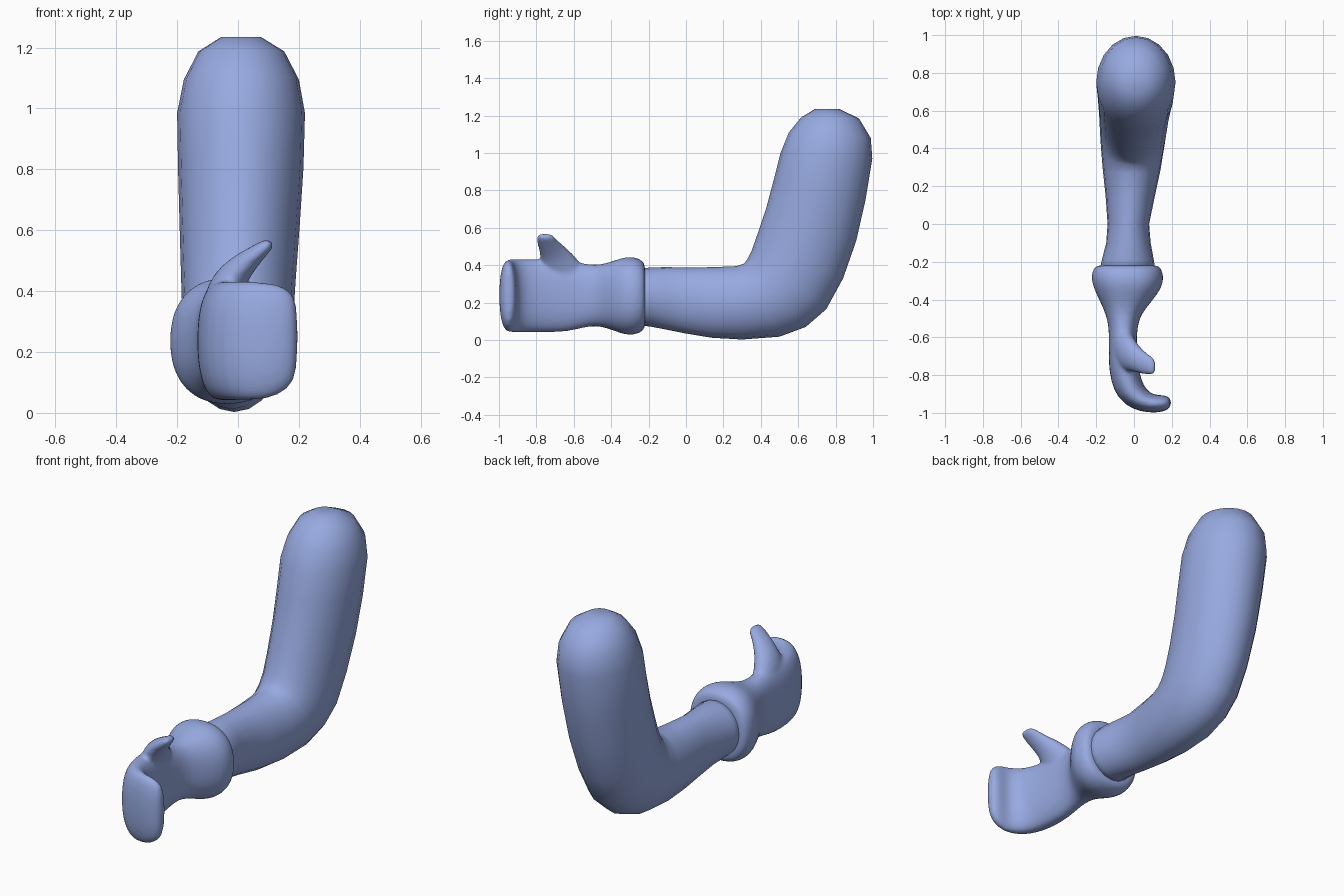
import bpy, bmesh, math
from mathutils import Vector

cube = bpy.data.objects.get("Cube")
if cube:
    bpy.data.objects.remove(cube, do_unlink=True)

blue = bpy.data.materials.new("periwinkle blue")
blue.use_nodes = True
colour = (0.31, 0.40, 0.75, 1)
blue.diffuse_color = colour
blue.node_tree.nodes["Principled BSDF"].inputs["Base Color"].default_value = colour


def loft(bm, rings, sides=20, power=2.0):
    """Skin closed rings; each is (edge point, opposite edge point, half-width vector)."""
    loops = []
    for a, b, w in rings:
        a, b, w = Vector(a), Vector(b), Vector(w)
        loop = []
        for i in range(sides):
            t = 2 * math.pi * i / sides
            c, s = math.cos(t), math.sin(t)
            c = math.copysign(abs(c) ** (2 / power), c)
            s = math.copysign(abs(s) ** (2 / power), s)
            loop.append(bm.verts.new((a + b) / 2 + (a - b) / 2 * c + w * s))
        loops.append(loop)
    for p, q in zip(loops, loops[1:]):
        for i in range(sides):
            j = (i + 1) % sides
            bm.faces.new((p[i], p[j], q[j], q[i]))
    bm.faces.new(loops[0][::-1])
    bm.faces.new(loops[-1])


def finish(name, bm):
    bmesh.ops.recalc_face_normals(bm, faces=bm.faces)
    for f in bm.faces:
        f.smooth = True
    mesh = bpy.data.meshes.new(name)
    bm.to_mesh(mesh)
    bm.free()
    mesh.materials.append(blue)
    obj = bpy.data.objects.new(name, mesh)
    bpy.context.collection.objects.link(obj)
    return obj


# Bent arm: inner (y, z), outer (y, z), x range, from the wrist to the shoulder
arm_sections = [
    (-.26, .38, -.26, .08, -.185, .115), (-.19, .388, -.19, .072, -.17, .105),
    (-.1, .39, -.1, .055, -.147, .088), (0, .387, 0, .035, -.14, .08),
    (.15, .39, .14, .012, -.15, .11), (.27, .395, .3, .003, -.165, .14),
    (.312, .41, .5, .018, -.175, .16), (.33, .435, .64, .07, -.18, .172),
    (.35, .475, .75, .165, -.183, .182), (.38, .56, .84, .33, -.187, .19),
    (.43, .71, .91, .53, -.192, .203), (.47, .86, .96, .75, -.197, .215),
    (.505, 1.0, .996, .97, -.2, .22), (.55, 1.11, .988, 1.08, -.178, .2),
    (.615, 1.19, .925, 1.185, -.13, .152), (.69, 1.235, .82, 1.235, -.055, .075),
]
bm = bmesh.new()
loft(bm, [(((x0 + x1) / 2, y0, z0), ((x0 + x1) / 2, y1, z1), ((x1 - x0) / 2, 0, 0))
          for y0, z0, y1, z1, x0, x1 in arm_sections])
finish("arm", bm)

# Mitten: outer (x, y), inner (x, y), z range, from the cuff to the fingertips
hand_sections = [
    (-.185, -.218, .115, -.218, .075, .39), (-.205, -.222, .135, -.222, .055, .415),
    (-.222, -.25, .152, -.25, .035, .437), (-.227, -.29, .158, -.29, .025, .447),
    (-.215, -.34, .147, -.34, .03, .443), (-.18, -.41, .095, -.41, .06, .415),
    (-.148, -.48, .034, -.48, .077, .4), (-.133, -.55, .018, -.55, .066, .41),
    (-.133, -.64, .014, -.62, .044, .43), (-.135, -.74, .02, -.71, .04, .433),
    (-.122, -.84, .03, -.79, .04, .433), (-.085, -.925, .05, -.86, .04, .433),
    (-.01, -.982, .09, -.9, .04, .433), (.075, -1.0, .13, -.906, .045, .43),
    (.15, -.998, .168, -.906, .07, .415), (.197, -.975, .2, -.925, .12, .38),
]
bm = bmesh.new()
loft(bm, [((x0, y0, (z0 + z1) / 2), (x1, y1, (z0 + z1) / 2), (0, 0, (z1 - z0) / 2))
          for x0, y0, x1, y1, z0, z1 in hand_sections], 28, 2.3)

# Thumb: centre, half-width along y, half-thickness, lean
thumb_sections = [
    (-.06, -.64, .30, .13, .06, .2), (-.055, -.655, .37, .125, .062, .35),
    (-.03, -.68, .43, .1, .058, .6), (.005, -.705, .475, .078, .046, .8),
    (.05, -.735, .515, .062, .033, .85), (.09, -.75, .547, .052, .023, .85),
    (.112, -.757, .564, .04, .016, .85),
]
loft(bm, [((x, y - h, z), (x, y + h, z), (t * math.cos(a), 0, -t * math.sin(a)))
          for x, y, z, h, t, a in thumb_sections])
hand = finish("hand", bm)

# Fuse thumb and palm into one soft surface
sub = hand.modifiers.new("Round", 'SUBSURF')
sub.levels = sub.render_levels = 1
fuse = hand.modifiers.new("Fuse", 'REMESH')
fuse.mode = 'VOXEL'
fuse.voxel_size = 0.01
fuse.use_smooth_shade = True
soft = hand.modifiers.new("Soften", 'SMOOTH')
soft.factor = 0.5
soft.iterations = 8
